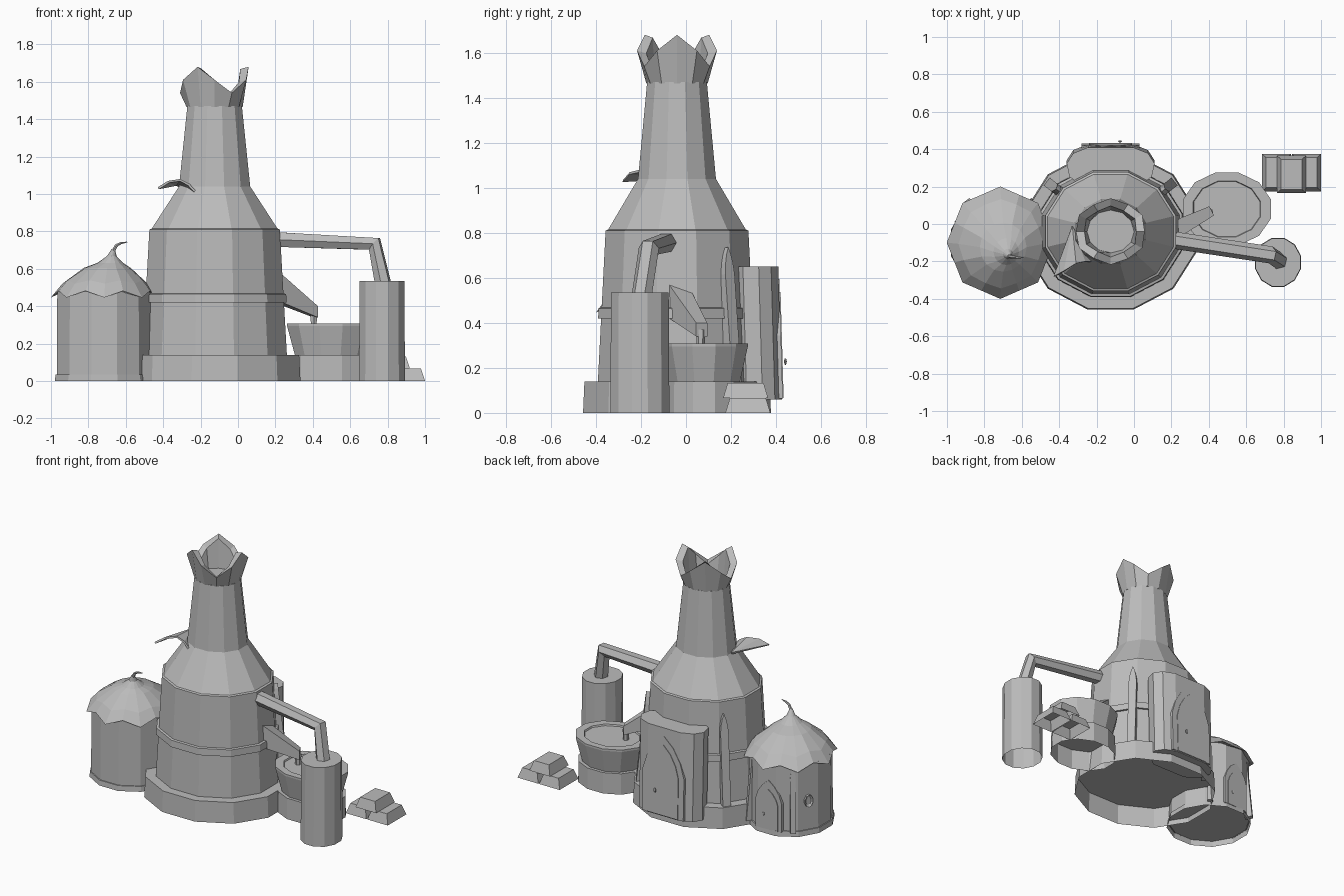
import bpy, bmesh
from math import sin, cos, pi, radians
from mathutils import Matrix, Vector

if "Cube" in bpy.data.objects:
    bpy.data.objects.remove(bpy.data.objects["Cube"])

clay = bpy.data.materials.new("plain grey")
clay.use_nodes = True
GREY = (0.5, 0.5, 0.5, 1)
clay.diffuse_color = GREY
clay.node_tree.nodes["Principled BSDF"].inputs["Base Color"].default_value = GREY


def finish(name, bm, matrix=None):
    if matrix:
        bm.transform(matrix)
    bmesh.ops.recalc_face_normals(bm, faces=bm.faces[:])
    mesh = bpy.data.meshes.new(name)
    bm.to_mesh(mesh)
    bm.free()
    mesh.materials.append(clay)
    obj = bpy.data.objects.new(name, mesh)
    bpy.context.collection.objects.link(obj)
    return obj


def loft(name, rings, cap_start=True, cap_end=True, closed=False):
    """Skin a list of equally long point rings."""
    bm = bmesh.new()
    loops = [[bm.verts.new(p) for p in ring] for ring in rings]
    n = len(rings[0])
    pairs = list(zip(loops, loops[1:]))
    if closed:
        pairs.append((loops[-1], loops[0]))
    for a, b in pairs:
        for i in range(n):
            j = (i + 1) % n
            bm.faces.new((a[i], a[j], b[j], b[i]))
    if cap_start and not closed:
        bm.faces.new(loops[0][::-1])
    if cap_end and not closed:
        bm.faces.new(loops[-1])
    return finish(name, bm)


def lathe(name, centre, profile, sides=12, sy=1.0, top=True):
    """Open-bottomed turned shell with flats facing the axes."""
    cx, cy = centre
    angles = [(2 * i + 1) * pi / sides for i in range(sides)]
    return loft(name, [[(cx + r * cos(a), cy + sy * r * sin(a), z) for a in angles]
                       for r, z in profile], cap_start=False, cap_end=top)


def facing(centre, radius, angle, z, lean=0):
    """Frame whose local +y points outward at the given angle round a centre."""
    a = radians(angle)
    loc = (centre[0] + radius * cos(a), centre[1] + radius * sin(a), z)
    return (Matrix.Translation(loc) @ Matrix.Rotation(a - pi / 2, 4, "Z")
            @ Matrix.Rotation(radians(lean), 4, "X"))


def arch(name, matrix, w, spring, top, depth):
    """Pointed arch slab, its front at local y = 0."""
    rise = top - spring
    half = [(w, 0), (w, spring), (w * 0.8, spring + rise * 0.4), (w * 0.45, spring + rise * 0.75)]
    outline = half + [(0, top)] + [(-x, z) for x, z in reversed(half)]
    bm = bmesh.new()
    face = bm.faces.new([bm.verts.new((x, 0, z)) for x, z in outline])
    ext = bmesh.ops.extrude_face_region(bm, geom=[face])
    verts = [v for v in ext["geom"] if isinstance(v, bmesh.types.BMVert)]
    bmesh.ops.translate(bm, verts=verts, vec=(0, -depth, 0))
    return finish(name, bm, matrix)


def tube(name, points, radius, radii=None):
    curve = bpy.data.curves.new(name, "CURVE")
    curve.dimensions = "3D"
    curve.bevel_depth = radius
    curve.bevel_resolution = 1
    curve.use_fill_caps = True
    spline = curve.splines.new("POLY")
    spline.points.add(len(points) - 1)
    spline.use_smooth = False
    for i, p in enumerate(points):
        spline.points[i].co = (*p, 1)
        spline.points[i].radius = radii[i] if radii else 1
    curve.materials.append(clay)
    obj = bpy.data.objects.new(name, curve)
    bpy.context.collection.objects.link(obj)


def block(name, start, end, size_a, size_b):
    """Tapered box between two points; sizes are (width, height)."""
    d = Vector(end) - Vector(start)
    side = Vector((-d.y, d.x, 0)).normalized()
    rings = []
    for p, (w, h) in ((start, size_a), (end, size_b)):
        rings.append([Vector(p) + side * sx * w / 2 + Vector((0, 0, sz * h / 2))
                      for sx, sz in ((-1, -1), (1, -1), (1, 1), (-1, 1))])
    loft(name, rings)


# Furnace tower, slightly flattened front to back
TOWER = (-0.125, -0.04)
FLAT = 0.91
lathe("tower_base", TOWER, [(0.475, 0), (0.468, 0.14), (0.38, 0.14)], sy=FLAT)
lathe("tower_body", TOWER, [(0.4, 0.14), (0.361, 0.81), (0.348, 0.815), (0.197, 1.04),
                            (0.151, 1.47)], sy=FLAT)
lathe("tower_band", TOWER, [(0.375, 0.42), (0.399, 0.42), (0.396, 0.465), (0.375, 0.47)],
      sy=FLAT, top=False)

# Crown of three pointed petals round the chimney mouth
rim = {0: (0.182, 1.68), 1: (0.195, 1.61), 2: (0.185, 1.54), 3: (0.195, 1.61)}
outer_low, outer_top, inner_top, inner_low = [], [], [], []
for i in range(12):
    a = i * pi / 6
    r, z = rim[i % 4]
    for ring, rr, zz in ((outer_low, 0.15, 1.465), (outer_top, r, z),
                         (inner_top, r - 0.045, z - 0.012), (inner_low, 0.125, 1.465)):
        ring.append((TOWER[0] + rr * cos(a), TOWER[1] + FLAT * rr * sin(a), zz))
loft("chimney_crown", [outer_low, outer_top, inner_top, inner_low], closed=True)

# Arched leaf-shaped hood on the shoulder
bm = bmesh.new()
root = bm.verts.new((-0.33, -0.01, 1.055))
edge = [bm.verts.new(p) for p in ((-0.43, -0.28, 1.035), (-0.375, -0.25, 1.07),
                                  (-0.31, -0.21, 1.08), (-0.26, -0.2, 1.055),
                                  (-0.21, -0.2, 1.0))]
for a, b in zip(edge, edge[1:]):
    bm.faces.new((root, a, b))
hood = finish("leaf_hood", bm)
hood.modifiers.new("thickness", "SOLIDIFY").thickness = 0.012

# Buttresses on the back corners of the tower
for label, angle in (("left", 38), ("right", 142)):
    arch("tower_buttress_" + label, facing(TOWER, 0.435, angle, 0.12, 6), 0.026, 0.5, 0.62, 0.07)

# Rear porch with arched door
half = [(0.12, 0.427), (0.2, 0.395), (0.235, 0.34), (0.22, 0.27), (0.13, 0.2)]
plan = half + [(-x, y) for x, y in reversed(half)]
loft("porch", [[(TOWER[0] + x, y - lean, z) for x, y in plan]
               for z, lean in ((0.06, 0), (0.65, 0.017))])
PORCH = (TOWER[0], 0)
arch("door_frame", facing(PORCH, 0.43, 90, 0.065, 1.65), 0.155, 0.28, 0.53, 0.03)
arch("door", facing(PORCH, 0.434, 90, 0.067, 1.65), 0.115, 0.27, 0.47, 0.03)


def knob(name, matrix, size):
    bm = bmesh.new()
    bmesh.ops.create_uvsphere(bm, u_segments=8, v_segments=6, radius=size)
    finish(name, bm, matrix @ Matrix.Diagonal((1, 0.6, 1.5, 1)))


knob("door_knob", Matrix.Translation((-0.075, 0.442, 0.228)), 0.01)

# Round side hut
HUT = (-0.715, -0.1)
lathe("hut_wall", HUT, [(0.263, 0.03), (0.26, 0.48)])
lathe("hut_plinth", HUT, [(0.273, 0), (0.27, 0.035), (0.25, 0.035)])

# Scalloped roof with a bent peak
roof = []
for r, z, wave, shift in ((0.235, 0.478, 0, 0), (0.275, 0.464, 1, 0), (0.222, 0.53, 0.5, 0.1),
                          (0.125, 0.605, 0, 0.4), (0.068, 0.632, 0, 0.8),
                          (0.026, 0.668, 0, 1), (0.009, 0.705, 0, 1.2)):
    ring = []
    for i in range(16):
        a = i * pi / 8
        lobe = wave * (1 if i % 2 == 0 else -1)
        rr = r + 0.011 * lobe
        ring.append((HUT[0] + 0.04 * shift + rr * cos(a),
                     HUT[1] - 0.06 * shift + 1.05 * rr * sin(a), z - 0.018 * lobe))
    roof.append(ring)
loft("hut_roof", roof)
tube("roof_curl", [(-0.667, -0.172, 0.695), (-0.65, -0.175, 0.725), (-0.625, -0.178, 0.738),
                   (-0.592, -0.18, 0.743)], 0.011, [1, 0.8, 0.6, 0.2])

# Hut door, and matching windows and buttresses on both sides of it
arch("hut_door_frame", facing(HUT, 0.258, 93, 0.03), 0.095, 0.19, 0.33, 0.03)
arch("hut_door", facing(HUT, 0.263, 93, 0.03), 0.07, 0.17, 0.27, 0.03)
knob("hut_door_knob", facing(HUT, 0.266, 86, 0.13), 0.008)
for label, lean_angle, window_angle in (("right", 128, 150), ("left", 52, 30)):
    arch("hut_buttress_" + label, facing(HUT, 0.29, lean_angle, 0.03, 5), 0.017, 0.36, 0.43, 0.05)
    bm = bmesh.new()
    bmesh.ops.create_circle(bm, cap_ends=True, segments=10, radius=0.028)
    inner = bmesh.ops.extrude_face_region(bm, geom=bm.faces[:])
    bmesh.ops.translate(bm, vec=(0, 0, 0.025),
                        verts=[v for v in inner["geom"] if isinstance(v, bmesh.types.BMVert)])
    pane = max(bm.faces, key=lambda f: f.calc_center_median().z)
    bmesh.ops.inset_region(bm, faces=[pane], thickness=0.01, depth=0)
    bmesh.ops.translate(bm, verts=pane.verts[:], vec=(0, 0, -0.008))
    finish("hut_window_" + label, bm, facing(HUT, 0.242, window_angle, 0.23)
           @ Matrix.Rotation(-pi / 2, 4, "X") @ Matrix.Diagonal((1, 1.5, 1, 1)))

# Quench tub
TUB = (0.497, 0.08)
lathe("tub_foot", TUB, [(0.228, 0), (0.225, 0.14), (0.17, 0.14)], sy=0.83)
lathe("tub_bowl", TUB, [(0.2, 0.14), (0.243, 0.295), (0.243, 0.308), (0.187, 0.308),
                        (0.183, 0.298)], sy=0.83)

# Pouring chute and its nozzle
block("chute", (0.19, -0.045, 0.51), (0.415, 0.07, 0.37), (0.1, 0.16), (0.055, 0.06))
lathe("chute_nozzle", (0.405, 0.065), [(0.018, 0.3), (0.02, 0.37)], 6)

# Condenser and connecting pipe
lathe("condenser", (0.77, -0.205), [(0.127, 0), (0.124, 0.535)], sy=1.07)
tube("steam_pipe", [(0.17, -0.08, 0.758), (0.73, -0.165, 0.733), (0.78, -0.2, 0.5)], 0.046)

# Stack of three hollow ingots
for label, x, y, z in (("left", 0.923, 0.275, 0), ("right", 0.762, 0.275, 0),
                       ("top", 0.842, 0.265, 0.066)):
    loft("ingot_" + label, [[(x + s * 0.077 * sx, y + t * 0.1 * sy, z + h)
                             for s, t in ((-1, -1), (1, -1), (1, 1), (-1, 1))]
                            for h, sx, sy in ((0, 1, 1), (0.066, 0.72, 0.8))], cap_start=False)
